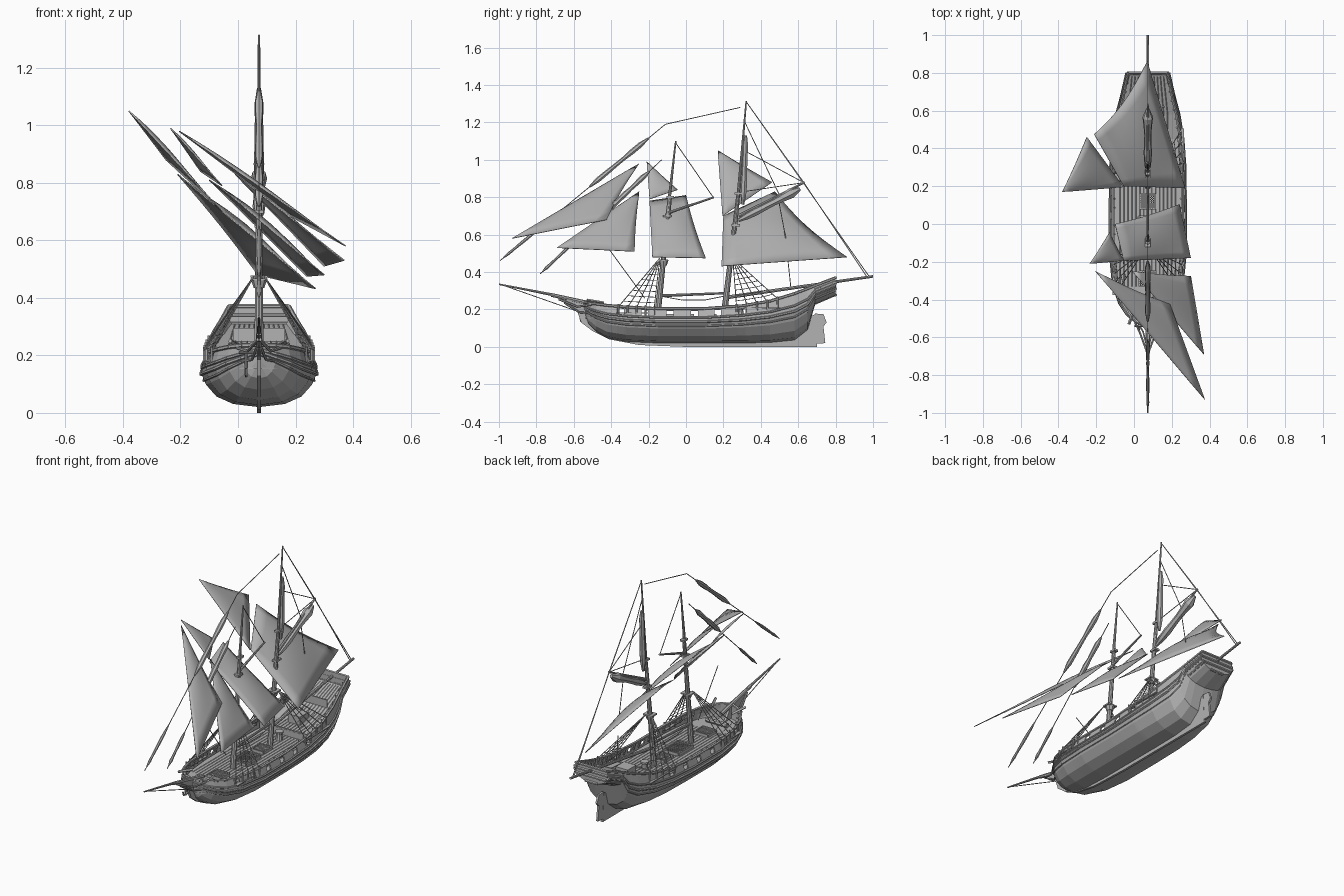
import bpy, bmesh, random
from mathutils import Vector, Matrix

random.seed(4)
if "Cube" in bpy.data.objects:
    bpy.data.objects.remove(bpy.data.objects["Cube"], do_unlink=True)

GREY = (0.45, 0.45, 0.45, 1)
mat = bpy.data.materials.new("plain_grey")
mat.use_nodes = True
mat.diffuse_color = GREY
mat.node_tree.nodes["Principled BSDF"].inputs["Base Color"].default_value = GREY
CX = 0.073  # ship centreline


def P(x, y, z):
    return Vector((CX + x, y, z))


def finish(name, bm, thick=0, offset=0, smooth=False):
    bmesh.ops.recalc_face_normals(bm, faces=bm.faces)
    me = bpy.data.meshes.new(name)
    bm.to_mesh(me)
    bm.free()
    me.materials.append(mat)
    ob = bpy.data.objects.new(name, me)
    bpy.context.collection.objects.link(ob)
    if thick:
        m = ob.modifiers.new("thickness", "SOLIDIFY")
        m.thickness, m.offset = thick, offset
    if smooth:
        me.shade_smooth()
    return ob


def rod(bm, a, b, r1, r2=None, n=8):
    turn = (b - a).to_track_quat("Z", "Y").to_matrix().to_4x4()
    bmesh.ops.create_cone(bm, cap_ends=True, segments=n, radius1=r1, radius2=r1 if r2 is None else r2,
                          depth=(b - a).length, matrix=Matrix.Translation((a + b) / 2) @ turn)


def path(bm, pts, r, n=6):
    for a, b in zip(pts, pts[1:]):
        rod(bm, a, b, r, n=n)


def box(bm, c, size):
    bmesh.ops.create_cube(bm, size=1, matrix=Matrix.Translation(c) @ Matrix.Diagonal((*size, 1)))


def plate(name, yz, width):
    bm = bmesh.new()
    f = bm.faces.new([bm.verts.new(P(-width / 2, y, z)) for y, z in yz])
    new = bmesh.ops.extrude_face_region(bm, geom=[f])["geom"]
    bmesh.ops.translate(bm, vec=(width, 0, 0), verts=[v for v in new if isinstance(v, bmesh.types.BMVert)])
    return finish(name, bm)


# Hull stations: y, half width, bottom z, rail z
STATIONS = [(-.54, .004, .17, .237), (-.52, .06, .12, .235), (-.48, .11, .08, .23), (-.42, .15, .045, .222),
            (-.32, .183, .027, .213), (-.15, .2, .02, .205), (.1, .2, .02, .205), (.3, .198, .02, .22),
            (.45, .187, .022, .245), (.58, .166, .035, .285), (.65, .147, .09, .312),
            (.69, .137, .225, .328), (.8, .112, .272, .37)]
# Hull section: share of half width, share of height
SECTION = [(0, 0), (.45, .06), (.74, .2), (.92, .42), (1, .62), (.985, .78), (.94, .95), (.92, 1)]
PORTS = [-.35, -.22, -.085, .045, .17, .3]


def station(y):
    for a, b in zip(STATIONS, STATIONS[1:]):
        if y <= b[0]:
            t = (y - a[0]) / (b[0] - a[0])
            return [p + (q - p) * t for p, q in zip(a, b)]
    return STATIONS[-1]


def skin(y, f, side, out=0):
    _, w, lo, hi = station(y)
    for (x0, h0), (x1, h1) in zip(SECTION, SECTION[1:]):
        if f <= h1:
            x = x0 + (x1 - x0) * (f - h0) / (h1 - h0)
            return P(side * (w * x + out), y, lo + (hi - lo) * f)


# Hull shell with open gunports
ys = sorted({s[0] for s in STATIONS} | {p + d for p in PORTS for d in (-.018, .018)})
rows = [(f, -1) for _, f in reversed(SECTION)] + [(f, 1) for _, f in SECTION[1:]]
bm = bmesh.new()
grid = [[bm.verts.new(skin(y, f, s)) for f, s in rows] for y in ys]
for i in range(len(ys) - 1):
    mid = (ys[i] + ys[i + 1]) / 2
    for j in range(len(rows) - 1):
        band = {round(rows[j][0], 2), round(rows[j + 1][0], 2)}
        if band == {.78, .95} and any(abs(mid - p) < .01 for p in PORTS):
            continue
        bm.faces.new((grid[i][j], grid[i + 1][j], grid[i + 1][j + 1], grid[i][j + 1]))
bm.faces.new(grid[-1])
finish("hull", bm, .008, -1)

# Wales, mouldings and cap rail
bm = bmesh.new()
for s in (-1, 1):
    for f, r in ((1, .008), (.74, .006), (.62, .007), (.5, .005)):
        path(bm, [skin(y, f, s, .001) for y in ys], r)
    for f in (.3, .55, .8):
        path(bm, [skin(y, f, s, .003) for y in (.69, .74, .8)], .005)
for f in (.05, .4, .7, 1):
    path(bm, [skin(.8, f, -1), skin(.8, f, 1)], .008)
finish("wales_and_rails", bm)

# Keel with stem and beakhead, rudder
plate("keel_and_stem", [(-.67, .255), (-.64, .222), (-.58, .185), (-.56, .13), (-.5, .085), (-.41, .04),
                        (-.25, .01), (0, 0), (.7, 0), (.69, .175), (.66, .16), (.6, .06), (-.3, .06),
                        (-.46, .13), (-.52, .235)], .014)
plate("rudder", [(.665, .015), (.745, .02), (.735, .11), (.752, .13), (.735, .175), (.69, .178)], .012)


# Decks
def deck(name, levels):
    bm = bmesh.new()
    rows = []
    for y, z in levels:
        _, w, lo, hi = station(y)
        x = max(w * .93 - .004, .003)
        rows.append([bm.verts.new(P(s * x, y, z)) for s in (-1, 1)])
    for a, b in zip(rows, rows[1:]):
        bm.faces.new((a[0], a[1], b[1], b[0]))
    finish(name, bm, .006, -1)


deck("main_deck", [(y, .158) for y in ys if y < .34] + [(.36, .158)])
deck("quarter_deck", [(.35, .195), (.45, .2), (.58, .235), (.69, .275), (.79, .31)])
bm = bmesh.new()
box(bm, P(0, .355, .178), (.35, .008, .045))
box(bm, P(0, .62, .27), (.18, .008, .05))
finish("bulkheads", bm)

# Plank seams and timberheads inside the bulwark
bm = bmesh.new()
for k in range(-7, 8):
    x = k * .021
    rod(bm, P(x, -.33, .158), P(x, .35, .158), .0022, n=4)
    if abs(k) < 6:
        path(bm, [P(x, .36, .196), P(x, .45, .201), P(x, .58, .236), P(x * .8, .78, .307)], .0022, 4)
for s in (-1, 1):
    for i in range(26):
        y = -.43 + i * .047
        if all(abs(y - p) > .02 for p in PORTS):
            rod(bm, skin(y, .8, s, -.011), skin(y, 1, s, -.011) + Vector((0, 0, .008)), .005, n=4)
finish("planks_and_timberheads", bm)

# Gratings, hatch, capstan and companionway
bm = bmesh.new()
for y0, w, l in ((-.03, .1, .14), (.12, .08, .08), (-.29, .09, .08)):
    for s in (-1, 1):
        box(bm, P(s * w / 2, y0, .166), (.008, l, .018))
        box(bm, P(0, y0 + s * l / 2, .166), (w, .008, .018))
    for k in range(1, 8):
        box(bm, P(-w / 2 + w * k / 8, y0, .166), (.004, l, .008))
        box(bm, P(0, y0 - l / 2 + l * k / 8, .166), (w, .004, .008))
finish("gratings", bm)
bm = bmesh.new()
rod(bm, P(0, .29, .158), P(0, .29, .2), .022, .015, 10)
rod(bm, P(0, .29, .2), P(0, .29, .21), .024, n=10)
rod(bm, P(-.07, -.4, .18), P(.07, -.4, .18), .014, n=8)
box(bm, P(0, .47, .225), (.08, .08, .05))
finish("deck_fittings", bm)

# Masts with tops and caps
MASTS = (("fore", P(0, -.16, .1), P(0, -.085, .8), P(0, -.1, .7), P(0, -.055, 1.1)),
         ("main", P(0, .195, .1), P(0, .28, .82), P(0, .265, .65), P(0, .322, 1.315)))
for name, a, b, c, d in MASTS:
    bm = bmesh.new()
    rod(bm, a, b, .018, .01, 10)
    rod(bm, c, d, .01, .004, 8)
    top = a.lerp(b, .52)
    box(bm, top, (.06, .05, .008))
    rod(bm, top - Vector((0, 0, .03)), top, .018, .028, 8)
    box(bm, c, (.03, .045, .012))
    box(bm, b, (.026, .04, .012))
    finish(name + "_mast", bm)

# Bowsprit, booms and gaffs
bm = bmesh.new()
rod(bm, P(0, -.44, .215), P(0, -.72, .278), .013, .01)
rod(bm, P(0, -.68, .272), P(0, -1, .335), .008, .004)
finish("bowsprit", bm)
bm = bmesh.new()
rod(bm, P(0, .22, .265), P(0, 1, .377), .01, .007)
rod(bm, P(0, -.14, .273), P(0, .2, .287), .008, .006)
rod(bm, P(0, .28, .7), P(0, .635, .88), .009, .005)
rod(bm, P(0, -.1, .715), P(0, .15, .8), .008, .005)
finish("booms_and_gaffs", bm)


# Furled sails
def furled(name, a, b, r, n=7):
    bm = bmesh.new()
    size = [r * random.uniform(.7, 1.15) for _ in range(n + 1)]
    size[0] = size[-1] = r * .35
    for i in range(n):
        rod(bm, a.lerp(b, i / n), a.lerp(b, (i + 1) / n), size[i], size[i + 1], 7)
    finish(name, bm)


furled("furled_gaff_sail", P(0, .28, .675), P(0, .61, .845), .026)
furled("furled_topsail", P(0, .305, .76), P(0, .32, 1.13), .02)
S1 = (P(0, -.11, 1.19), P(0, -.995, .46))
S2 = (P(0, -.13, 1), P(0, -.78, .39))
for k, (a, b) in enumerate((S1, S2)):
    furled(f"furled_jib_{k + 1}_upper", a.lerp(b, .1), a.lerp(b, .46), .014)
    furled(f"furled_jib_{k + 1}_lower", a.lerp(b, .74), a.lerp(b, .98), .009)

# Standing and running rigging
MAST_TOP = P(0, .322, 1.31)
GAFF_END = P(0, .63, .878)
bm = bmesh.new()
for a, b in (S1, S2, (MAST_TOP, GAFF_END), (MAST_TOP, P(0, .98, .375)), (P(0, .29, 1.28), S1[0]),
             (P(0, .315, 1.2), P(0, .5, .81)), (P(0, .31, 1.05), GAFF_END), (P(0, .31, .83), GAFF_END),
             (GAFF_END, P(0, .97, .37)), (P(0, .49, .81), P(0, .535, .57)), (P(0, .545, .46), P(0, .56, .32)),
             (P(0, -.055, 1.09), P(0, .145, .8)), (P(0, -.41, .52), P(0, -.22, .26)),
             (P(0, -.98, .33), P(0, -.58, .19))):
    rod(bm, a, b, .0025, n=5)
path(bm, [P(0, -.13, .27), P(0, -.02, .25), P(0, .1, .25), P(0, .2, .27)], .0025, 5)
finish("stays_and_lines", bm)

bm = bmesh.new()
for s in (-1, 1):
    for y_top, y0, y1 in ((-.14, -.36, -.17), (.25, .27, .49)):
        feet = [skin(y0 + (y1 - y0) * k / 4, 1, s, .008) for k in range(5)]
        head = P(s * .018, y_top, .475)
        for foot in feet:
            rod(bm, foot, head, .0025, n=5)
            rod(bm, foot - Vector((0, 0, .05)), foot + Vector((0, 0, .012)), .005, n=6)
        for k in range(1, 8):
            path(bm, [f.lerp(head, k / 9) for f in feet], .0018, 4)
        box(bm, (feet[0] + feet[-1]) / 2 - Vector((0, 0, .03)), (.02, abs(y1 - y0) + .03, .006))
finish("shrouds_and_ratlines", bm)

# Beakhead rails, catheads and anchor
bm = bmesh.new()
for s in (-1, 1):
    path(bm, [P(s * .085, -.48, .23), P(s * .04, -.58, .215), P(s * .004, -.68, .255)], .006)
    path(bm, [P(s * .06, -.51, .18), P(s * .025, -.57, .185), P(s * .004, -.65, .235)], .005)
    rod(bm, P(s * .07, -.44, .235), P(s * .1, -.53, .25), .008, n=4)
finish("beakhead_rails", bm)
bm = bmesh.new()
rod(bm, P(-.045, -.535, .22), P(-.045, -.545, .13), .005)
rod(bm, P(-.07, -.54, .21), P(-.02, -.54, .21), .005)
path(bm, [P(-.045, -.51, .15), P(-.045, -.535, .128), P(-.045, -.56, .135), P(-.045, -.565, .155)], .005)
finish("anchor", bm)


# Billowing sails: corners given luff foot, leech foot, leech head, luff head
def sail(name, a, b, c, d, bulge=.03, hollow=.12, n=8):
    a, b, c, d = map(Vector, (a, b, c, d))
    centre = (a + b + c + d) / 4
    up = (b - a).cross(c - a).normalized()
    up = up if up.z > 0 else -up
    bm = bmesh.new()
    g = []
    for i in range(n + 1):
        u = i / n
        g.append([])
        for j in range(n + 1):
            v = j / n
            p = a.lerp(b, u).lerp(d.lerp(c, u), v)
            p += (centre - p) * hollow * u * 4 * v * (1 - v)
            p += up * bulge * 16 * u * (1 - u) * v * (1 - v)
            g[i].append(bm.verts.new(p))
    for i in range(n):
        for j in range(n):
            bm.faces.new((g[i][j], g[i + 1][j], g[i + 1][j + 1], g[i][j + 1]))
    bmesh.ops.remove_doubles(bm, verts=bm.verts, dist=.0005)
    finish(name, bm, .004, 0, True)


sail("main_sail", (.27, .19, .432), (.07, .86, .48), (-.21, .475, .83), (-.055, .2, .7), .035)
peak = (-.38, .17, 1.05)
sail("main_topsail", (-.055, .195, .7), (-.25, .46, .88), peak, peak, .015, .04)
sail("fore_sail", (.3, -.18, .48), (.24, .105, .475), (-.1, 0, .81), (-.055, -.195, .78), .025, .06)
peak = (-.235, -.21, .99)
sail("fore_topsail", (-.055, -.195, .79), (-.13, -.045, .84), peak, peak, .01, .04)
peak = (-.205, -.25, .98)
sail("outer_jib", (.375, -.93, .58), (.19, -.425, .68), peak, peak, .015, .08)
peak = (-.01, -.25, .83)
sail("inner_jib", (.37, -.69, .53), (.3, -.275, .51), peak, peak, .015, .05)
